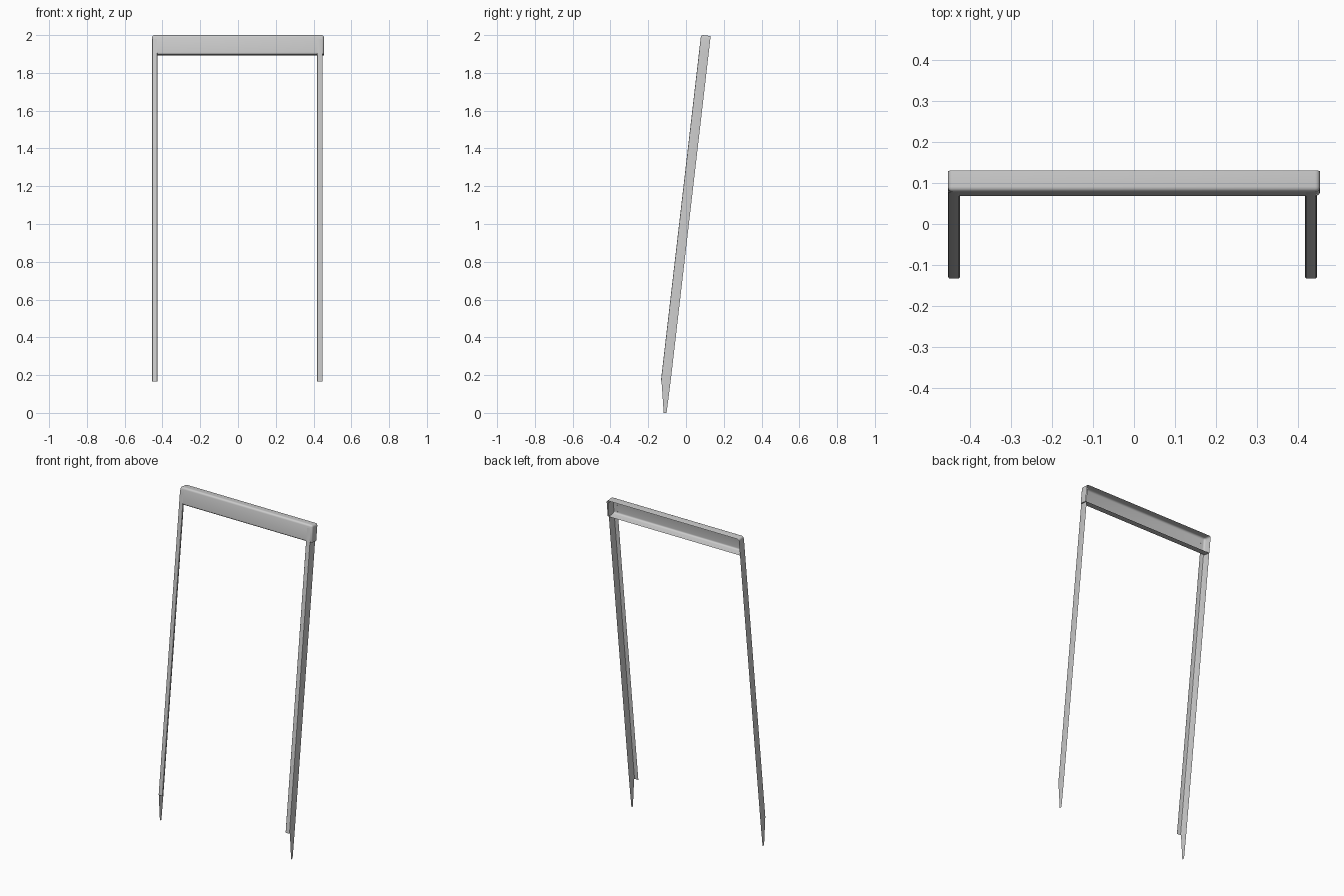
import bpy, bmesh

if "Cube" in bpy.data.objects:
    bpy.data.objects.remove(bpy.data.objects["Cube"])

LEAN = 0.116      # backward lean: y per unit of z
FRONT = -0.1525   # y of the front plane at z = 0
DEPTH = 0.051     # depth of the bent sheet sections

grey = bpy.data.materials.new("light_grey_metal")
grey.diffuse_color = (0.6, 0.6, 0.6, 1)
grey.use_nodes = True
grey.node_tree.nodes["Principled BSDF"].inputs["Base Color"].default_value = grey.diffuse_color


def lean(x, d, z):
    """Place a point of the upright section (d = depth) into the leaning frame."""
    return (x, FRONT + LEAN * z + d, z - LEAN * d)


def finish(name, bm):
    mesh = bpy.data.meshes.new(name)
    bm.to_mesh(mesh)
    bm.free()
    mesh.materials.append(grey)
    ob = bpy.data.objects.new(name, mesh)
    bpy.context.collection.objects.link(ob)
    bpy.context.view_layer.objects.active = ob
    ob.select_set(True)
    bpy.ops.object.shade_smooth_by_angle(angle=0.6)
    ob.select_set(False)


def leg(name, outer_x, inward):
    """Sheet angle: outer side plate, bend and front flange; the plate ends in a spike."""
    bm = bmesh.new()
    profile = [(0, DEPTH), (0, 0.004), (0.0012, 0.0012), (0.004, 0),
               (0.0265, 0), (0.0295, 0.004)]
    rows = [[bm.verts.new(lean(outer_x + inward * x, d, z + LEAN * d))
             for x, d in profile] for z in (0.165, 1.98)]
    for i in range(len(profile) - 1):
        f = [rows[0][i], rows[0][i + 1], rows[1][i + 1], rows[1][i]]
        bm.faces.new(f if inward > 0 else f[::-1])
    # tapered ground spike
    tip = [bm.verts.new(lean(outer_x, d, LEAN * d)) for d in (0.049, 0.034)]
    f = [tip[0], tip[1], rows[0][1], rows[0][0]]
    bm.faces.new(f if inward > 0 else f[::-1])
    finish(name, bm)


leg("left_leg", -0.4545, 1)
leg("right_leg", 0.4475, -1)

# top beam: channel open at the back, with rounded front and top corners
bm = bmesh.new()
bmesh.ops.create_cube(bm, size=1)
for v in bm.verts:
    v.co = (v.co.x * 0.91, (v.co.y + 0.5) * DEPTH, 1.949 + v.co.z * 0.104)
bmesh.ops.delete(bm, geom=[f for f in bm.faces if f.normal.y > 0.9],
                 context='FACES_ONLY')
edges = []
for e in bm.edges:
    a, b = e.verts[0].co, e.verts[1].co
    front = max(a.y, b.y) < 0.001
    top_corner = abs(a.y - b.y) > 0.01 and a.z > 1.95
    if front or top_corner:
        edges.append(e)
bmesh.ops.bevel(bm, geom=edges, offset=0.012, segments=4, profile=0.5,
                affect='EDGES')
bmesh.ops.recalc_face_normals(bm, faces=bm.faces)
for v in bm.verts:
    v.co = lean(*v.co)
finish("top_beam", bm)
